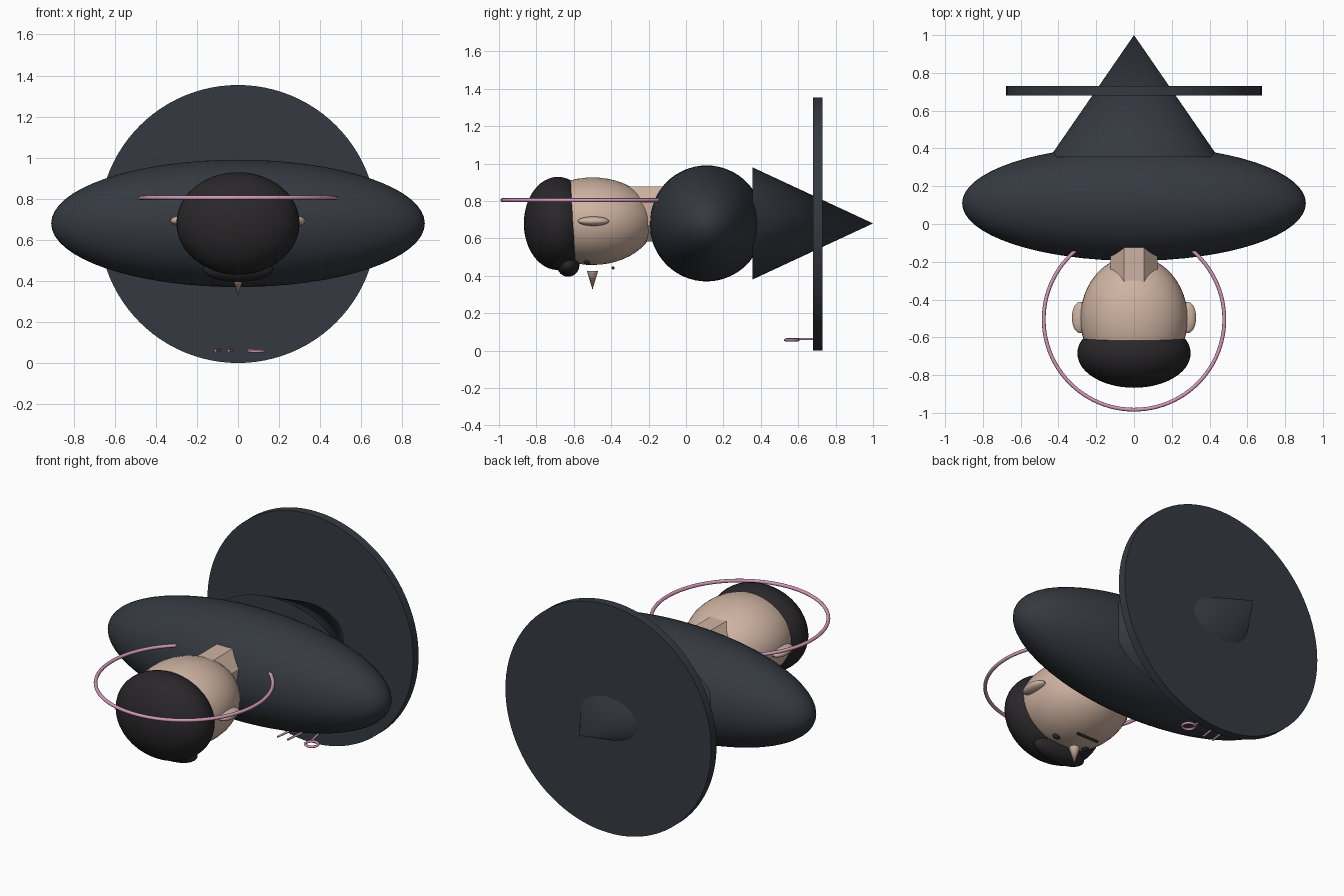
import bpy, math
from mathutils import Vector

if "Cube" in bpy.data.objects:
    bpy.data.objects.remove(bpy.data.objects["Cube"])


def material(name, rgb):
    m = bpy.data.materials.new(name)
    m.diffuse_color = (*rgb, 1)
    m.use_nodes = True
    m.node_tree.nodes["Principled BSDF"].inputs["Base Color"].default_value = m.diffuse_color
    return m


CLOTH = material("dark_cloth", (0.035, 0.042, 0.052))
HAIR = material("dark_hair", (0.022, 0.02, 0.022))
SKIN = material("skin", (0.62, 0.45, 0.36))
PINK = material("pink", (0.65, 0.32, 0.48))


def finish(name, mat, scale=(1, 1, 1), rot=None, smooth=True):
    o = bpy.context.object
    o.name = name
    o.scale = scale
    if rot:
        o.rotation_euler = rot
    o.data.materials.append(mat)
    bpy.ops.object.transform_apply(location=False, rotation=True, scale=True)
    if smooth:
        bpy.ops.object.shade_smooth_by_angle(angle=math.radians(35))
    return o


def ball(name, loc, radii, mat, seg=48):
    bpy.ops.mesh.primitive_uv_sphere_add(segments=seg, ring_count=seg // 2, location=loc)
    return finish(name, mat, radii)


def rod(name, a, b, r, mat, sides=12):
    a, b = Vector(a), Vector(b)
    d = b - a
    bpy.ops.mesh.primitive_cylinder_add(vertices=sides, radius=r, depth=d.length, location=(a + b) / 2)
    return finish(name, mat, rot=d.to_track_quat('Z', 'Y').to_euler())


def ring(name, loc, major, minor, mat, seg):
    bpy.ops.mesh.primitive_torus_add(major_segments=seg, minor_segments=12, location=loc,
                                     major_radius=major, minor_radius=minor)
    return finish(name, mat)


# Body, robe cone and large disc, all along the y axis
ball("body", (0, 0.11, 0.68), (0.91, 0.305, 0.31), CLOTH, 64)
bpy.ops.mesh.primitive_cone_add(vertices=64, radius1=1, radius2=0, depth=0.645, location=(0, 0.6775, 0.68))
finish("robe_cone", CLOTH, (0.445, 0.30, 1))
cone = bpy.context.object
cone.rotation_euler = (-math.pi / 2, 0, 0)
rod("disc", (0, 0.68, 0.677), (0, 0.73, 0.677), 0.677, CLOTH, 96)

# Octagonal neck running into the body
bpy.ops.mesh.primitive_cylinder_add(vertices=8, radius=1 / math.cos(math.pi / 8), depth=0.36,
                                    location=(0, -0.18, 0.73))
neck = bpy.context.object
for v in neck.data.vertices:
    c = math.cos(math.pi / 8) * v.co.x - math.sin(math.pi / 8) * v.co.y
    s = math.sin(math.pi / 8) * v.co.x + math.cos(math.pi / 8) * v.co.y
    v.co = (c * 0.125, v.co.z, s * 0.147)
neck.data.flip_normals()
finish("neck", SKIN, smooth=False)

# Head and hair
ball("head", (0, -0.5, 0.692), (0.284, 0.33, 0.234), SKIN)
ball("hair", (0, -0.685, 0.68), (0.30, 0.182, 0.249), HAIR)
ball("fringe", (0, -0.63, 0.457), (0.17, 0.06, 0.062), HAIR, 32)

# Ears and eyes
for side, s in (("left", -1), ("right", 1)):
    ball(side + "_ear", (s * 0.285, -0.495, 0.692), (0.044, 0.083, 0.025), SKIN, 32)
    ball(side + "_eye", (s * 0.1, -0.53, 0.474), (0.024, 0.016, 0.016), HAIR, 16)

# Nose and mouth
bpy.ops.mesh.primitive_cone_add(vertices=24, radius1=0.03, radius2=0, depth=0.1, location=(0, -0.5, 0.376))
finish("nose", SKIN, rot=(math.pi, 0, 0))
rod("mouth", (-0.07, -0.39, 0.442), (0.07, -0.39, 0.442), 0.008, HAIR)

# Large pink ring around the head
ring("halo", (0, -0.505, 0.805), 0.478, 0.01, PINK, 96)

# Small pink trinkets at the foot of the disc
ring("small_ring", (0.09, 0.565, 0.057), 0.035, 0.007, PINK, 24)
rod("ring_stem", (0.07, 0.59, 0.062), (0.05, 0.69, 0.062), 0.006, PINK)
for i, x in enumerate((-0.10, -0.035)):
    rod("trinket_bar_%d" % (i + 1), (x - 0.01, 0.53, 0.06), (x + 0.01, 0.69, 0.063), 0.006, PINK)
